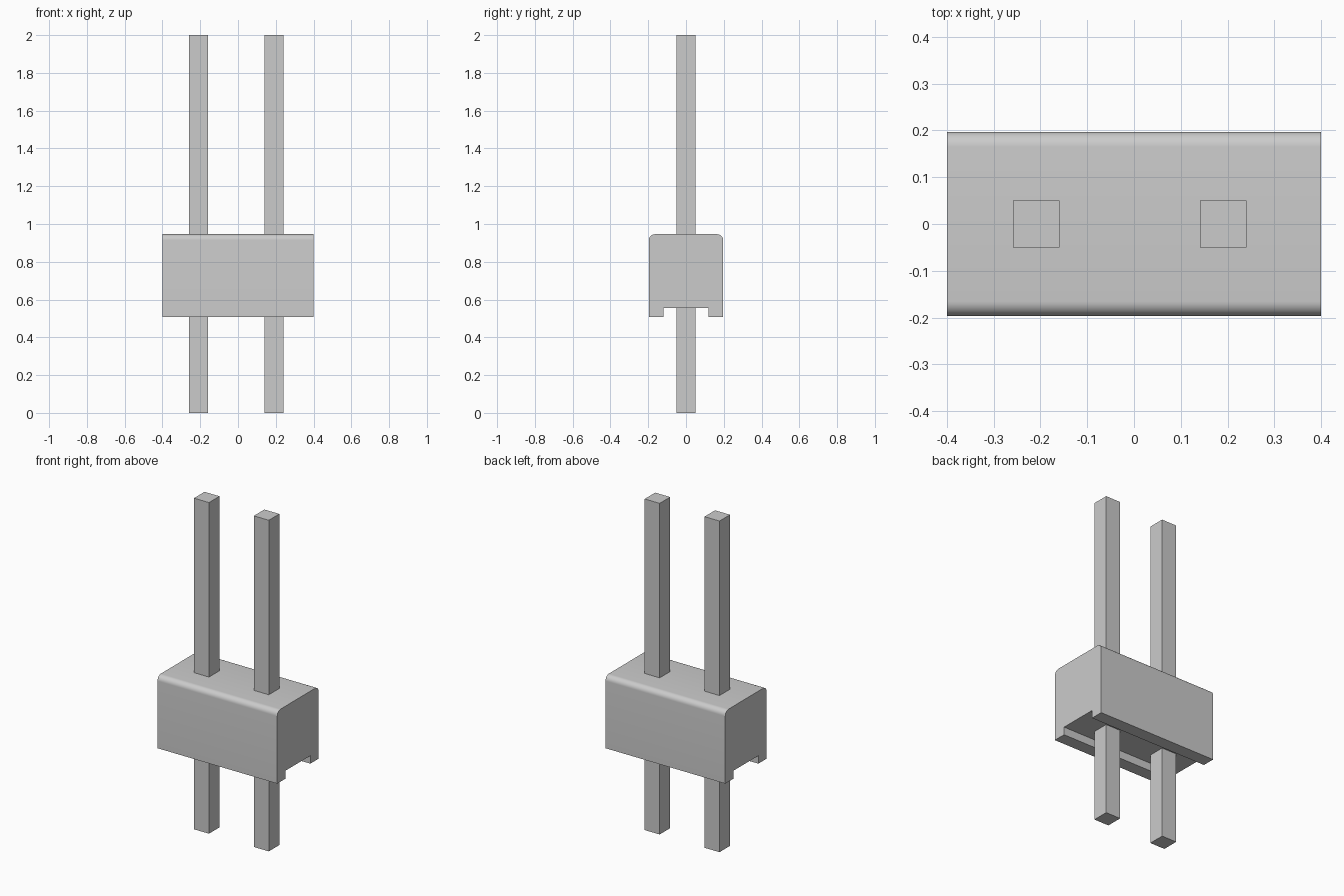
import bpy
import bmesh
import math

cube = bpy.data.objects.get("Cube")
if cube:
    bpy.data.objects.remove(cube, do_unlink=True)

# Single plain grey for every part
grey = bpy.data.materials.new("plain grey")
grey.use_nodes = True
colour = (0.6, 0.6, 0.6, 1.0)
grey.diffuse_color = colour
grey.node_tree.nodes["Principled BSDF"].inputs["Base Color"].default_value = colour


def extrude_profile(name, points, axis_map, depth):
    """Extrude a closed 2D outline along the remaining axis."""
    bm = bmesh.new()
    face = bm.faces.new([bm.verts.new(axis_map(u, v, 0)) for u, v in points])
    result = bmesh.ops.extrude_face_region(bm, geom=[face])
    moved = [g for g in result["geom"] if isinstance(g, bmesh.types.BMVert)]
    start, end = axis_map(0, 0, 0), axis_map(0, 0, depth)
    bmesh.ops.translate(bm, verts=moved, vec=[b - a for a, b in zip(start, end)])
    bmesh.ops.recalc_face_normals(bm, faces=bm.faces)
    mesh = bpy.data.meshes.new(name)
    bm.to_mesh(mesh)
    bm.free()
    mesh.materials.append(grey)
    obj = bpy.data.objects.new(name, mesh)
    bpy.context.collection.objects.link(obj)
    return obj


# Housing: rounded top edges, channel along the underside
half_length, half_depth = 0.4, 0.197
bottom, top, channel_top = 0.508, 0.946, 0.556
channel, radius, steps = 0.119, 0.032, 8

right_half = [(channel, channel_top), (channel, bottom), (half_depth, bottom)]
for i in range(steps + 1):
    a = math.pi / 2 * i / steps
    right_half.append((half_depth - radius + radius * math.cos(a),
                       top - radius + radius * math.sin(a)))
outline = right_half + [(-y, z) for y, z in reversed(right_half)]
housing = extrude_profile("housing", outline,
                          lambda y, z, d: (d - half_length, y, z), 2 * half_length)

# Square pins passing through the housing
half_pin = 0.05
for name, x in (("right_pin", -0.209), ("left_pin", 0.191)):
    square = [(x + sx * half_pin, sy * half_pin)
              for sx, sy in ((-1, -1), (1, -1), (1, 1), (-1, 1))]
    extrude_profile(name, square, lambda px, py, d: (px, py, d), 2.0)

# Smooth only the rounded edges
bpy.ops.object.select_all(action="DESELECT")
housing.select_set(True)
bpy.context.view_layer.objects.active = housing
bpy.ops.object.shade_smooth_by_angle(angle=math.radians(30))
